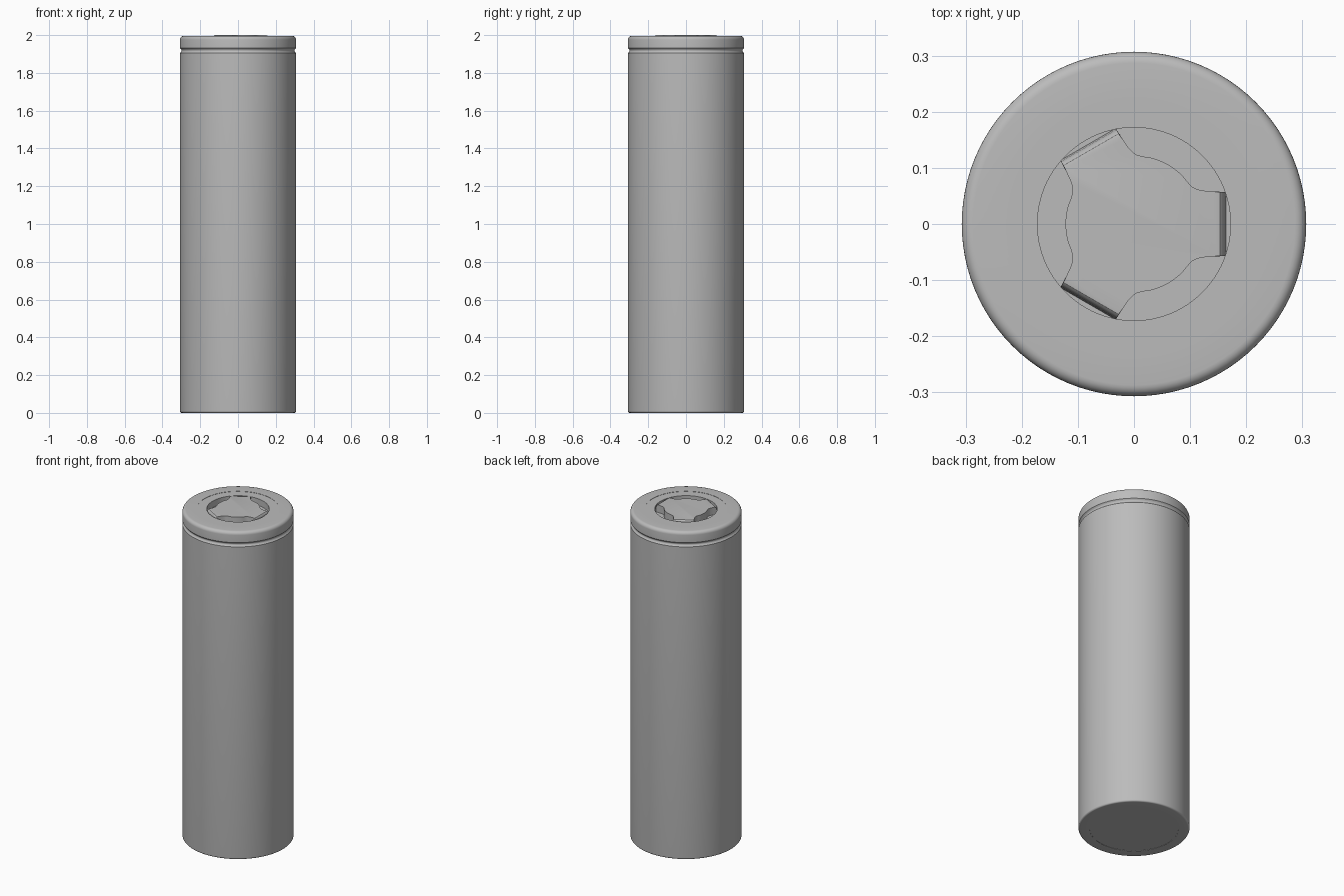
import bpy, bmesh
from math import radians, sin, cos, pi, atan2
from mathutils import Matrix, Vector

cube = bpy.data.objects.get("Cube")
if cube:
    bpy.data.objects.remove(cube, do_unlink=True)

grey = bpy.data.materials.new("plain grey")
grey.use_nodes = True
grey.diffuse_color = (0.5, 0.5, 0.5, 1)
grey.node_tree.nodes["Principled BSDF"].inputs["Base Color"].default_value = (0.5, 0.5, 0.5, 1)

SEGMENTS = 96
RADIUS = 0.307
RIM = 1.996      # top of the sleeve
FLOOR = 1.955    # floor of the round recess


def finish(name, bm):
    bmesh.ops.remove_doubles(bm, verts=bm.verts, dist=1e-5)
    bmesh.ops.recalc_face_normals(bm, faces=bm.faces)
    mesh = bpy.data.meshes.new(name)
    bm.to_mesh(mesh)
    bm.free()
    mesh.materials.append(grey)
    obj = bpy.data.objects.new(name, mesh)
    bpy.context.collection.objects.link(obj)
    bpy.ops.object.select_all(action='DESELECT')
    obj.select_set(True)
    bpy.context.view_layer.objects.active = obj
    bpy.ops.object.shade_smooth_by_angle(angle=radians(32))
    return obj


def lathe(name, profile, closed=False):
    """Turn a list of (radius, height) points around the z axis."""
    bm = bmesh.new()
    verts = [bm.verts.new((r, 0, z)) for r, z in profile]
    edges = [bm.edges.new(pair) for pair in zip(verts, verts[1:])]
    if closed:
        edges.append(bm.edges.new((verts[-1], verts[0])))
    bmesh.ops.spin(bm, geom=verts + edges, cent=(0, 0, 0), axis=(0, 0, 1),
                   angle=2 * pi, steps=SEGMENTS, use_merge=True)
    return finish(name, bm)


def corner(radius, z, size, start):
    """Quarter-round profile points about a centre."""
    return [(radius + size * cos(radians(start + 15 * i)),
             z + size * sin(radians(start + 15 * i))) for i in range(7)]


# Outer sleeve: rounded ends, crimp groove near the top, lips over both ends
groove = [(RADIUS - 0.008 * sin(pi * i / 8), 1.905 + 0.026 * i / 8) for i in range(9)]
lathe("sleeve",
      [(0.245, 0.01), (0.245, 0)]
      + corner(RADIUS - 0.01, 0.01, 0.01, -90)
      + groove
      + corner(RADIUS - 0.02, RIM - 0.02, 0.02, 0)
      + [(0.226, RIM), (0.226, RIM - 0.01)], closed=True)

# Inner can with the round recess in its top
lathe("can", [(0, 0.0015), (0.29, 0.0015), (0.29, RIM - 0.0015),
              (0.172, RIM - 0.0015), (0.172, FLOOR), (0, FLOOR)])


def outline(tip):
    """Three-lobed outline; tip is how far each lobe reaches."""
    half = [(tip, 0.057), (0.14, 0.058), (0.123, 0.0595), (0.112, 0.062),
            (0.104, 0.066), (0.098, 0.072), (0.092, 0.079)]
    start = atan2(half[-1][1], half[-1][0])
    for i in range(1, 6):
        a = start + (pi / 3 - start) * i / 5
        half.append((0.122 * cos(a), 0.122 * sin(a)))
    lobe = [(x, -y) for x, y in half[-2::-1]] + half
    return [Matrix.Rotation(k * 2 * pi / 3, 3, 'Z') @ Vector((x, y, 0))
            for k in range(3) for x, y in lobe]


# Terminal cap: lobes bend down to the recess floor
levels = [(0.164, FLOOR - 0.002), (0.1615, 1.98), (0.16, 1.988),
          (0.157, 1.995), (0.153, 1.999), (0.148, 2.0)]
bm = bmesh.new()
rings = [[bm.verts.new((p.x, p.y, z)) for p in outline(tip)] for tip, z in levels]
for low, high in zip(rings, rings[1:]):
    for i in range(len(low)):
        bm.faces.new((low[i - 1], low[i], high[i], high[i - 1]))
bm.faces.new(rings[0][::-1])
bm.faces.new(rings[-1])
finish("terminal_cap", bm)
